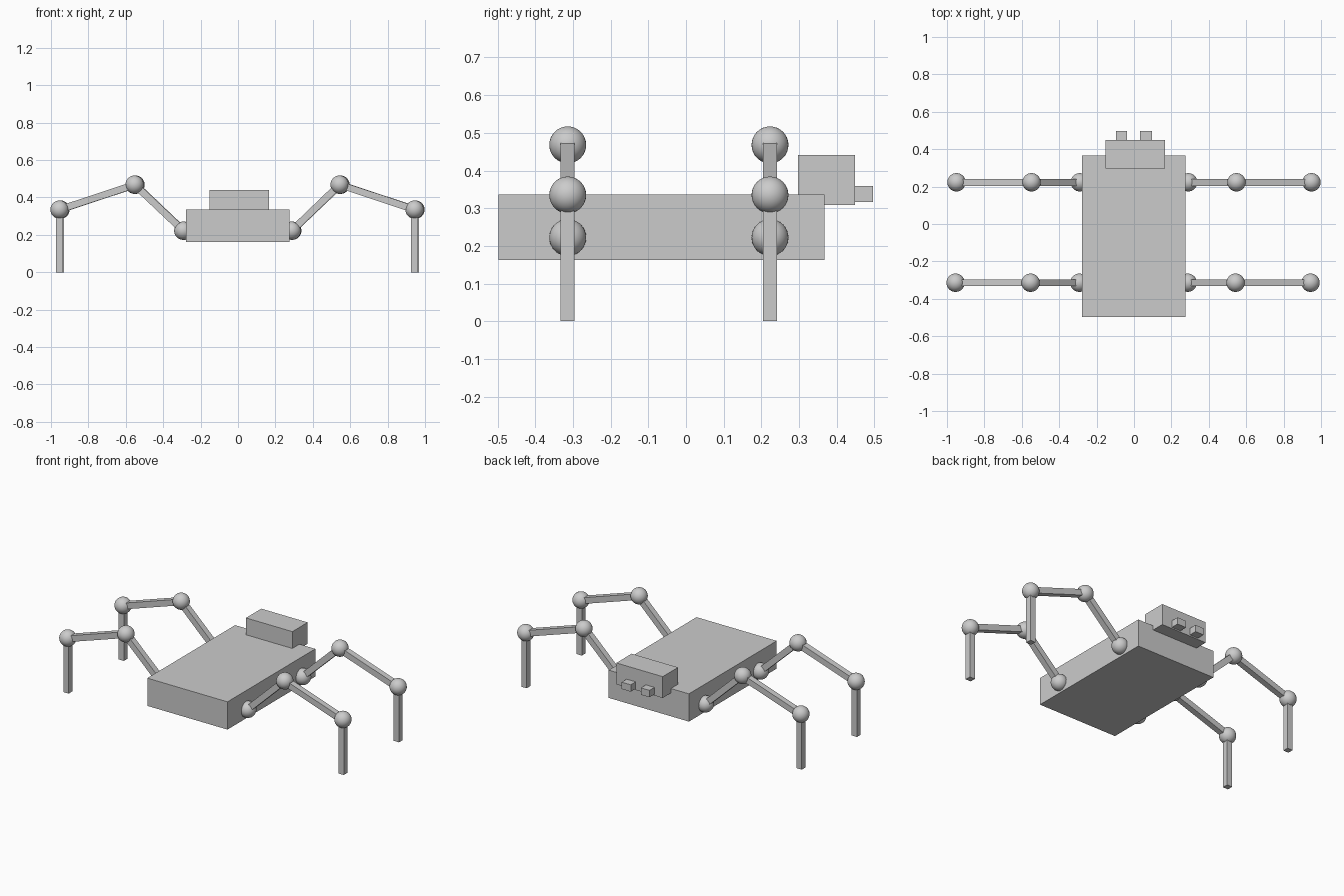
import bpy
from mathutils import Vector

if "Cube" in bpy.data.objects:
    bpy.data.objects.remove(bpy.data.objects["Cube"])


def box(name, lo, hi):
    lo, hi = Vector(lo), Vector(hi)
    bpy.ops.mesh.primitive_cube_add(size=1, location=(lo + hi) / 2)
    ob = bpy.context.object
    ob.name = name
    ob.scale = hi - lo
    return ob


def bar(name, a, b, width=0.037):
    """Square rod between two points."""
    a, b = Vector(a), Vector(b)
    d = b - a
    bpy.ops.mesh.primitive_cube_add(size=1, location=(a + b) / 2)
    ob = bpy.context.object
    ob.name = name
    ob.scale = (width, width, d.length)
    ob.rotation_euler = (0, Vector((0, 0, 1)).angle(d) * (1 if d.x >= 0 else -1), 0)
    return ob


def joint(name, p):
    bpy.ops.mesh.primitive_uv_sphere_add(segments=32, ring_count=16, radius=0.049, location=p)
    bpy.context.object.name = name
    bpy.ops.object.shade_smooth()


# Body, head and eyes
box("body", (-0.277, -0.498, 0.163), (0.276, 0.367, 0.336))
box("head", (-0.153, 0.297, 0.308), (0.167, 0.448, 0.441))
box("left_eye", (-0.096, 0.44, 0.316), (-0.037, 0.497, 0.359))
box("right_eye", (0.033, 0.44, 0.316), (0.096, 0.497, 0.359))

# Four jointed legs: hip, knee, ankle, then a straight shin to the ground
for end, y, dx in (("rear", 0.223, 0.0), ("front", -0.314, -0.005)):
    for side, s in (("left", -1), ("right", 1)):
        n = f"{end}_{side}"
        hip = (s * 0.29 + dx / 2, y, 0.222)
        knee = (s * 0.548 + dx, y, 0.468)
        ankle = (s * 0.949 + dx, y, 0.335)
        for part, p in (("hip", hip), ("knee", knee), ("ankle", ankle)):
            joint(f"{n}_{part}", p)
        bar(f"{n}_thigh", hip, knee)
        bar(f"{n}_calf", knee, ankle)
        bar(f"{n}_shin", (ankle[0], y, 0), ankle)
